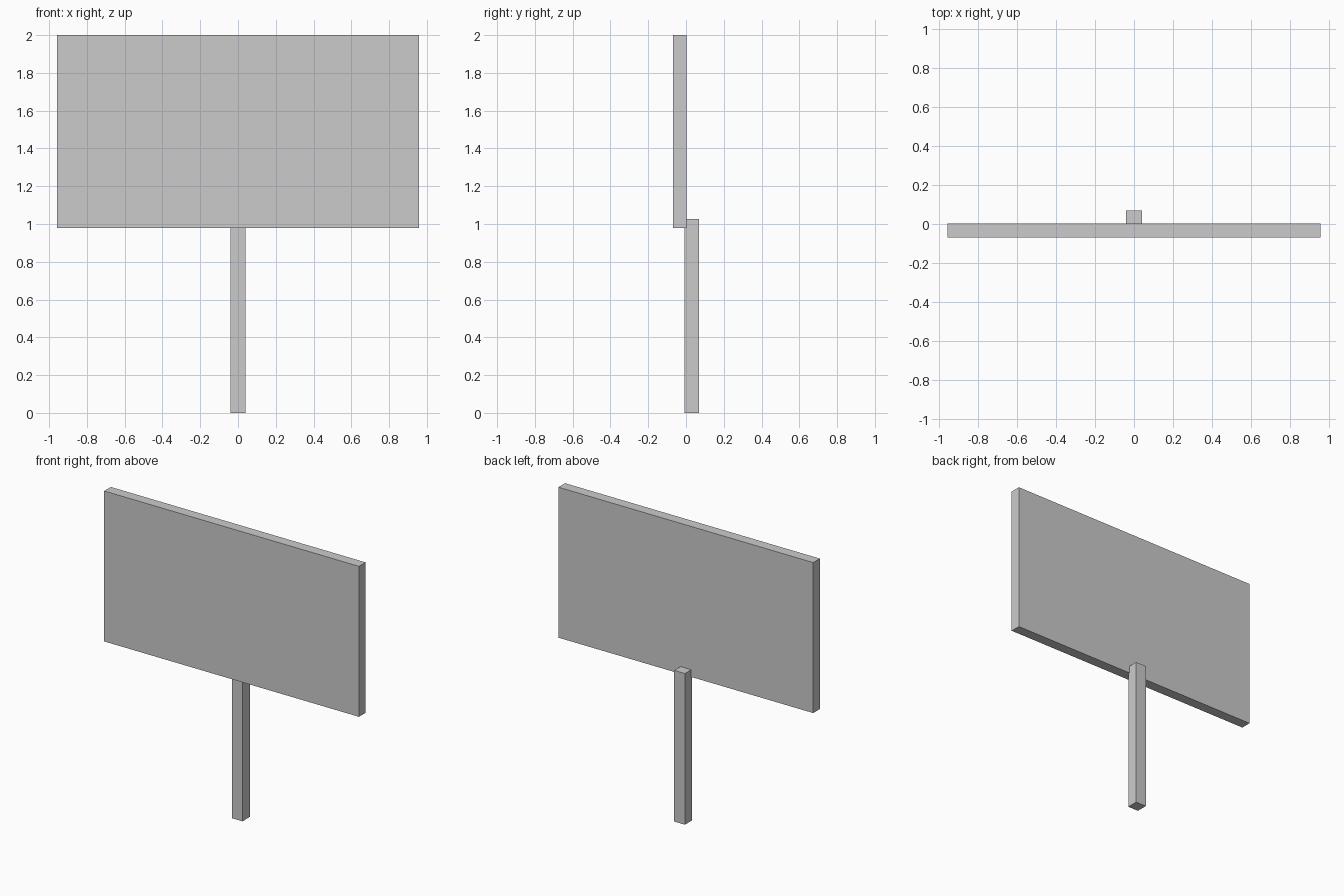
import bpy

if "Cube" in bpy.data.objects:
    bpy.data.objects.remove(bpy.data.objects["Cube"])


def box(name, lo, hi):
    """Axis-aligned box between two corners."""
    bpy.ops.mesh.primitive_cube_add(size=1, location=[(a + b) / 2 for a, b in zip(lo, hi)])
    obj = bpy.context.object
    obj.name = name
    obj.scale = [b - a for a, b in zip(lo, hi)]
    bpy.ops.object.transform_apply(location=False, rotation=False, scale=True)
    return obj


# Flat rectangular panel at the front
box("sign_board", (-0.957, -0.069, 0.978), (0.957, 0.002, 2.0))

# Square post, lapped behind the lower edge of the board
box("post", (-0.04, -0.009, 0.0), (0.04, 0.069, 1.027))
